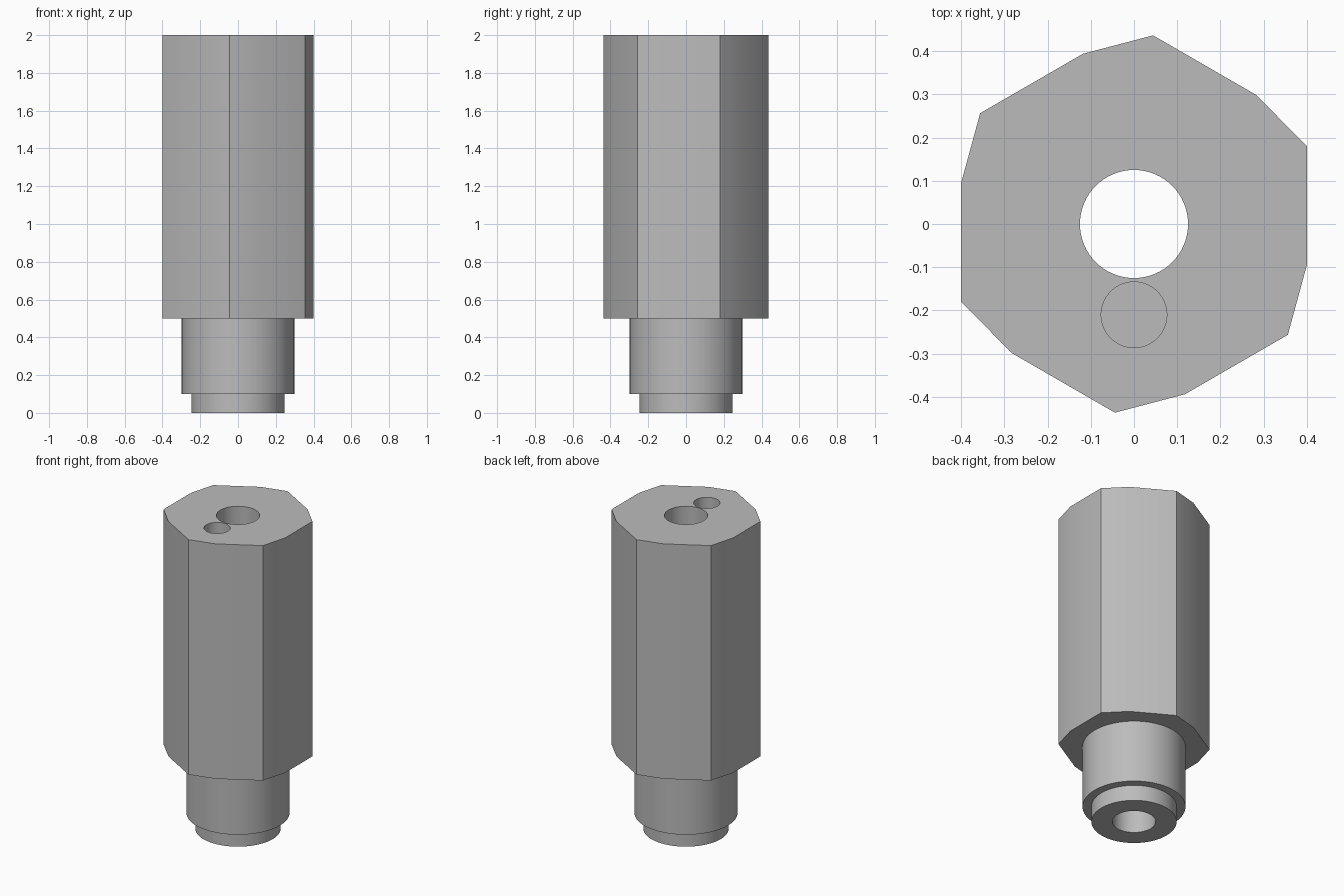
import bpy, bmesh
from math import cos, sin, pi, radians
from mathutils import Matrix, Vector

if "Cube" in bpy.data.objects:
    bpy.data.objects.remove(bpy.data.objects["Cube"], do_unlink=True)

SEGMENTS = 64
BORE = 0.125

grey = bpy.data.materials.new("plain_grey")
grey.use_nodes = True
grey.diffuse_color = (0.5, 0.5, 0.5, 1)
grey.node_tree.nodes["Principled BSDF"].inputs["Base Color"].default_value = (0.5, 0.5, 0.5, 1)


def make_object(name, bm):
    bmesh.ops.recalc_face_normals(bm, faces=bm.faces)
    mesh = bpy.data.meshes.new(name)
    bm.to_mesh(mesh)
    bm.free()
    mesh.materials.append(grey)
    obj = bpy.data.objects.new(name, mesh)
    bpy.context.collection.objects.link(obj)
    return obj


def prism(name, outline, bottom, top):
    """Extrude a closed outline from bottom to top."""
    bm = bmesh.new()
    rings = [[bm.verts.new((x, y, z)) for x, y in outline] for z in (bottom, top)]
    for ring in rings:
        bm.faces.new(ring)
    n = len(outline)
    for i in range(n):
        j = (i + 1) % n
        bm.faces.new((rings[0][i], rings[0][j], rings[1][j], rings[1][i]))
    return make_object(name, bm)


def circle(radius, y=0.0):
    steps = [2 * pi * i / SEGMENTS for i in range(SEGMENTS)]
    return [(radius * cos(a), y + radius * sin(a)) for a in steps]


def drill(target, cutter):
    mod = target.modifiers.new("hole", "BOOLEAN")
    mod.operation = "DIFFERENCE"
    mod.solver = "EXACT"
    mod.object = cutter
    cutter.hide_render = True
    bpy.context.view_layer.objects.active = target
    bpy.ops.object.modifier_apply(modifier=mod.name)
    bpy.data.objects.remove(cutter, do_unlink=True)


def shade(obj):
    bpy.ops.object.select_all(action="DESELECT")
    obj.select_set(True)
    bpy.context.view_layer.objects.active = obj
    bpy.ops.object.shade_smooth_by_angle(angle=radians(30))


# Main body: six flats with skewed corner facets
outline = []
for k in range(6):
    turn = Matrix.Rotation(k * pi / 3, 2)
    for corner in ((0.4, -0.095), (0.4, 0.18)):
        outline.append(tuple(turn @ Vector(corner)))
body = prism("faceted_body", outline, 0.5, 2.0)

# Through bore and blind side hole
drill(body, prism("bore_cutter", circle(BORE), 0.4, 2.1))
drill(body, prism("blind_hole_cutter", circle(0.076, -0.21), 1.5, 2.1))
shade(body)

# Stepped hollow spigot below the body
bm = bmesh.new()
profile = [(0.298, 0.5), (0.298, 0.1), (0.247, 0.1), (0.247, 0), (BORE, 0), (BORE, 0.5)]
points = [bm.verts.new((r, 0, z)) for r, z in profile]
edges = [bm.edges.new(pair) for pair in zip(points, points[1:])]
bmesh.ops.spin(bm, geom=points + edges, cent=(0, 0, 0), axis=(0, 0, 1),
               angle=2 * pi, steps=SEGMENTS)
bmesh.ops.remove_doubles(bm, verts=bm.verts, dist=0.0001)
# recalculation needs a closed shell, so cap the ring where it meets the body
rim = [e for e in bm.edges if e.is_boundary]
bmesh.ops.bridge_loops(bm, edges=rim)
spigot = make_object("stepped_spigot", bm)
shade(spigot)
